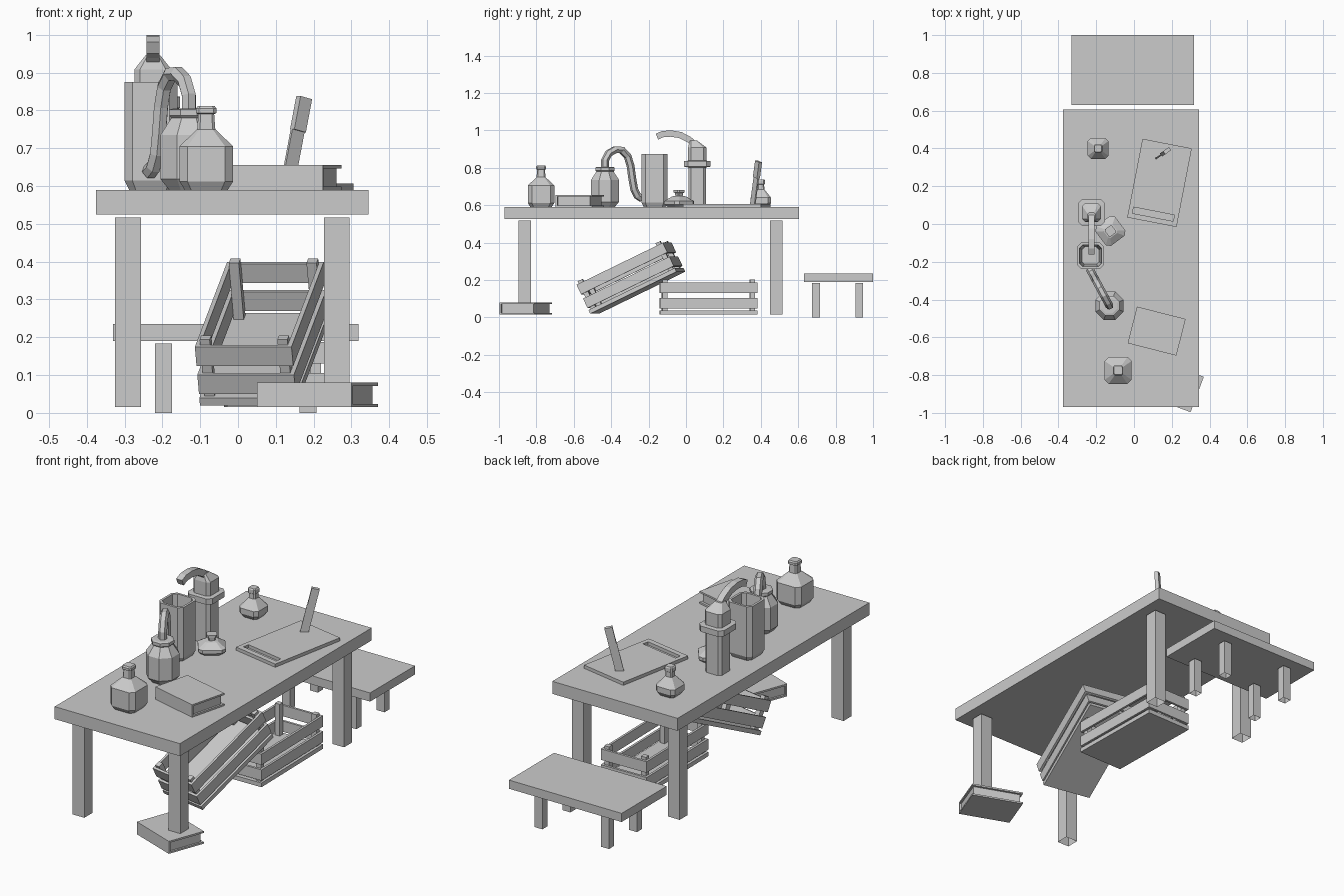
import bpy, bmesh
from math import radians, cos, sin, pi
from mathutils import Vector, Matrix

if "Cube" in bpy.data.objects:
    bpy.data.objects.remove(bpy.data.objects["Cube"])


def finish(name, bm, mat=None):
    bmesh.ops.recalc_face_normals(bm, faces=bm.faces)
    me = bpy.data.meshes.new(name)
    bm.to_mesh(me)
    bm.free()
    ob = bpy.data.objects.new(name, me)
    bpy.context.collection.objects.link(ob)
    if mat:
        ob.matrix_world = mat
    return ob


def add_box(bm, x0, x1, y0, y1, z0, z1, open_bottom=False):
    m = Matrix.Translation(((x0 + x1) / 2, (y0 + y1) / 2, (z0 + z1) / 2)) @ \
        Matrix.Diagonal((x1 - x0, y1 - y0, z1 - z0, 1))
    vs = bmesh.ops.create_cube(bm, size=1, matrix=m)['verts']
    if open_bottom:
        low = [f for f in {f for v in vs for f in v.link_faces}
               if all(abs(v.co.z - z0) < 1e-5 for v in f.verts)]
        bmesh.ops.delete(bm, geom=low, context='FACES_ONLY')


def box(name, *dims, mat=None, open_bottom=False):
    bm = bmesh.new()
    add_box(bm, *dims, open_bottom=open_bottom)
    return finish(name, bm, mat)


def skin(bm, rings):
    """Join equal-length point rings and cap both ends."""
    rows = [[bm.verts.new(p) for p in r] for r in rings]
    for a, b in zip(rows, rows[1:]):
        for i in range(len(a)):
            j = (i + 1) % len(a)
            bm.faces.new((a[i], a[j], b[j], b[i]))
    bm.faces.new(rows[0])
    bm.faces.new(rows[-1])


def bottle(name, x, y, profile, cut=0.3, turn=0):
    """Chamfered-square vessel; profile rows are (half width, z[, y shift])."""
    bm = bmesh.new()
    rings = []
    for h, z, *dy in profile:
        k = h * (1 - cut)
        d = dy[0] if dy else 0
        rings.append([(px, py + d, z) for px, py in
                      ((h, -k), (h, k), (k, h), (-k, h), (-h, k), (-h, -k), (-k, -h), (k, -h))])
    skin(bm, rings)
    return finish(name, bm, Matrix.Translation((x, y, 0)) @ Matrix.Rotation(radians(turn), 4, 'Z'))


def tube(name, path, side, radius, n, phase=0):
    """Sweep an n-sided section along a path lying in a vertical plane."""
    pts = [Vector(p) for p in path]
    side = Vector(side).normalized()
    bm = bmesh.new()
    rings = []
    for i, p in enumerate(pts):
        t = (pts[min(i + 1, len(pts) - 1)] - pts[max(i - 1, 0)]).normalized()
        up = t.cross(side)
        rings.append([p + radius * (cos(phase + 2 * pi * k / n) * side + sin(phase + 2 * pi * k / n) * up)
                      for k in range(n)])
    skin(bm, rings)
    return finish(name, bm)


def placed(x, y, z, yaw, tilt=0):
    return Matrix.Translation((x, y, z)) @ Matrix.Rotation(radians(yaw), 4, 'Z') @ \
        Matrix.Rotation(radians(tilt), 4, 'X')


# Table; the front right leg rests on a book
box("table_top", -0.375, 0.345, -0.97, 0.605, 0.525, 0.59)
for x, sx in ((-0.325, "left"), (0.227, "right")):
    for y, sy in ((-0.895, "front"), (0.45, "back")):
        z = 0.08 if (sx, sy) == ("right", "front") else 0.015
        box(f"table_leg_{sy}_{sx}", x, x + 0.068, y, y + 0.066, z, 0.517, open_bottom=True)

# Bench
box("bench_seat", -0.33, 0.318, 0.63, 1.0, 0.19, 0.235)
for x, sx in ((-0.22, "left"), (0.163, "right")):
    for y, sy in ((0.675, "front"), (0.905, "back")):
        box(f"bench_leg_{sy}_{sx}", x, x + 0.045, y, y + 0.042, 0, 0.183, open_bottom=True)


# Books: two covers, spine along the front, recessed pages
def book(name, mat):
    bm = bmesh.new()
    L, W, H = 0.133, 0.1, 0.065
    add_box(bm, -L, L, -W, W, H - 0.009, H)
    add_box(bm, -L, L, -W, W, 0, 0.009)
    add_box(bm, -L, L, -W, -W + 0.009, 0.009, H - 0.009)
    add_box(bm, -L + 0.01, L - 0.01, -W + 0.009, W - 0.012, 0.009, H - 0.009)
    return finish(name, bm, mat)


book("floor_book", placed(0.21, -0.856, 0.015, -20.5))
book("table_book", placed(0.12, -0.567, 0.59, -14.3))


# Crates: floor panel, corner posts, two slats on every side
def crate(name, mat, W=0.26, L=0.52):
    bm = bmesh.new()
    w, l, t, p = W / 2, L / 2, 0.012, 0.027
    add_box(bm, -w, w, -l, l, 0, 0.022)
    for sx in (-1, 1):
        for sy in (-1, 1):
            xs = sorted((sx * (w - t), sx * (w - t - p)))
            ys = sorted((sy * (l - t), sy * (l - t - p)))
            add_box(bm, *xs, *ys, 0.022, 0.187)
    for z0, z1 in ((0.034, 0.09), (0.115, 0.172)):
        for s in (-1, 1):
            add_box(bm, *sorted((s * w, s * (w - t))), -l, l, z0, z1)
            add_box(bm, -w + t, w - t, *sorted((s * l, s * (l - t))), z0, z1)
    return finish(name, bm, mat)


crate("flat_crate", placed(0.097, 0.12, 0.015, 1))
crate("tilted_crate", placed(0.07, -0.258, 0.132, -10.5, 25.6))

# Cutting board with a slot handle
board_at = placed(0.135, 0.2175, 0.59, -11)
board = box("cutting_board", -0.133, 0.133, -0.212, 0.212, 0, 0.017, mat=board_at)
cutter = box("slot_cutter", -0.11, 0.11, -0.185, -0.152, -0.02, 0.05, mat=board_at)
cutter.hide_render = True
cutter.hide_viewport = True
mod = board.modifiers.new("slot", 'BOOLEAN')
mod.operation, mod.object, mod.solver = 'DIFFERENCE', cutter, 'EXACT'

# Knife standing in the board, leaning toward its edge
knife_at = Matrix.Translation((0.131, 0.357, 0.605)) @ Matrix.Rotation(radians(35), 4, 'Z') @ \
    Matrix.Rotation(radians(13), 4, 'Y')
bm = bmesh.new()
outline = [(-0.02, -0.01), (0.02, 0.0), (0.02, 0.145), (-0.02, 0.145)]
skin(bm, [[(x, y, z) for x, z in outline] for y in (-0.004, 0.004)])
finish("knife_blade", bm, knife_at)
box("knife_handle", -0.018, 0.02, -0.01, 0.01, 0.145, 0.235, mat=knife_at)

# Stoppered bottles
bottle("front_bottle", -0.084, -0.775,
       [(0.057, 0.59), (0.071, 0.612), (0.071, 0.705), (0.024, 0.75), (0.021, 0.79),
        (0.027, 0.793), (0.027, 0.805), (0.022, 0.812)])
bottle("back_bottle", -0.19, 0.4,
       [(0.04, 0.59), (0.055, 0.612), (0.055, 0.64), (0.019, 0.685), (0.018, 0.71),
        (0.022, 0.713), (0.022, 0.732), (0.018, 0.738)])
bottle("squat_bottle", -0.125, -0.037,
       [(0.05, 0.59), (0.065, 0.605), (0.065, 0.622), (0.03, 0.647), (0.016, 0.65),
        (0.018, 0.665), (0.024, 0.668), (0.024, 0.68)], turn=37)

# Tall open jar, hollow inside
bottle("open_jar", -0.23, -0.168,
       [(0.058, 0.59), (0.07, 0.614), (0.07, 0.875), (0.058, 0.875), (0.045, 0.625)])

# Tall flask with collar, sloping head and curved spout
bottle("spout_flask", -0.225, 0.06,
       [(0.047, 0.59), (0.047, 0.802), (0.071, 0.806), (0.071, 0.836), (0.049, 0.838),
        (0.049, 0.908), (0.02, 0.945, -0.02)])
tube("flask_spout", [(-0.225, y, z) for y, z in
                     ((0.045, 0.925), (0.015, 0.952), (-0.03, 0.975), (-0.08, 0.983),
                      (-0.125, 0.98), (-0.155, 0.966))], (1, 0, 0), 0.024, 4, pi / 4)

# Octagonal flask with a hooked hose
bottle("hose_flask", -0.13, -0.433,
       [(0.052, 0.59), (0.075, 0.618), (0.075, 0.735), (0.046, 0.78), (0.052, 0.786),
        (0.052, 0.802), (0.04, 0.805)], cut=0.586)
hose = [(0, 0.79), (0.0, 0.84), (0.1, 0.877), (0.28, 0.897), (0.46, 0.895), (0.62, 0.862),
        (0.7, 0.81), (0.75, 0.74), (0.8, 0.685), (0.89, 0.65), (1.0, 0.637)]
tube("flask_hose", [(-0.13 - 0.105 * s, -0.433 + 0.195 * s, z) for s, z in hose],
     (0.195, 0.105, 0), 0.021, 6)
